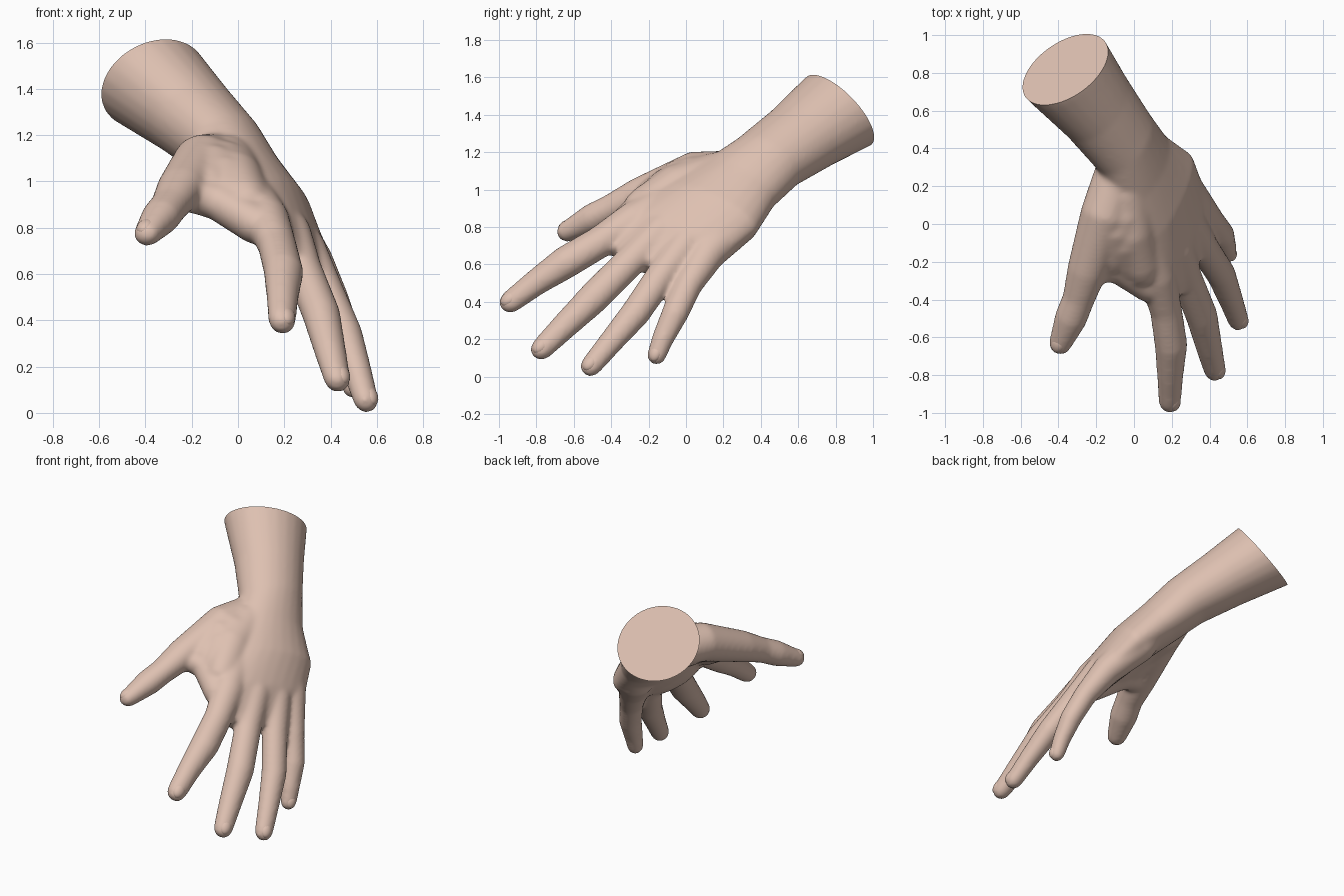
import bpy
import bmesh
import math
from mathutils import Vector, Matrix

if "Cube" in bpy.data.objects:
    bpy.data.objects.remove(bpy.data.objects["Cube"], do_unlink=True)

SIDES = 24
FLAT = .92                                       # digit thickness against width
ACROSS = Vector((.42, .83, -.36)).normalized()   # thumb side to little finger side
BACK = Vector((.71, -.07, .66)).normalized()     # out of the back of the hand
THUMB_BACK = Vector((-.35, -.25, .85)).normalized()


def make_material(name, colour):
    mat = bpy.data.materials.new(name)
    mat.use_nodes = True
    mat.diffuse_color = colour
    bsdf = next(n for n in mat.node_tree.nodes if n.type == 'BSDF_PRINCIPLED')
    bsdf.inputs["Base Color"].default_value = colour
    bsdf.inputs["Roughness"].default_value = .7
    return mat


skin = make_material("skin", (.73, .53, .44, 1))


def loft(bm, rings):
    """Closed tube through rings of (centre, side vector, up vector)."""
    loops = []
    for centre, side, up in rings:
        loop = []
        for i in range(SIDES):
            a = math.tau * i / SIDES
            loop.append(bm.verts.new(centre + side * math.cos(a) + up * math.sin(a)))
        loops.append(loop)
    for low, high in zip(loops, loops[1:]):
        for i in range(SIDES):
            j = (i + 1) % SIDES
            bm.faces.new((low[i], low[j], high[j], high[i]))
    bm.faces.new(loops[0])
    bm.faces.new(loops[-1])


def frame(tangent, back):
    side = tangent.cross(back).normalized()
    return side, side.cross(tangent).normalized()


def tube(bm, stations, back):
    """Round-ended digit or muscle through (x, y, z, radius) stations."""
    pts = [Vector(s[:3]) for s in stations]
    last = len(pts) - 1
    rings = []
    for i, p in enumerate(pts):
        r = stations[i][3]
        t = (pts[min(i + 1, last)] - pts[max(i - 1, 0)]).normalized()
        side, up = frame(t, back)
        angles = [0]
        if i == 0:
            angles = [-80, -60, -35, 0]
        elif i == last:
            angles = [0, 30, 55, 80]
        for a in angles:
            c, s = math.cos(math.radians(a)), math.sin(math.radians(a))
            rings.append((p + t * r * s, side * r * c, up * r * FLAT * c))
    loft(bm, rings)


bm = bmesh.new()

# Forearm, wrist and palm: centre, half width, half thickness
palm = [
    (-.45, .93, 1.495, .28, .25),
    (-.365, .83, 1.425, .27, .235),
    (-.20, .625, 1.28, .23, .195),
    (-.055, .435, 1.15, .213, .168),
    (.04, .275, 1.025, .242, .15),
    (.155, .13, .89, .30, .138),
    (.222, -.062, .76, .318, .113),
    (.245, -.205, .67, .245, .09),
    (.27, -.27, .61, .185, .07),
]
loft(bm, [(Vector(s[:3]), ACROSS * s[3], BACK * s[4]) for s in palm])

# Digits from knuckle to tip
digits = {}
digits["index"] = [
    (.05, -.06, .96, .10), (.125, -.28, .835, .104), (.17, -.46, .72, .089),
    (.197, -.645, .61, .091), (.192, -.80, .505, .074), (.19, -.938, .4, .063)]
digits["middle"] = [
    (.12, .05, .925, .10), (.225, -.14, .775, .10), (.28, -.29, .625, .087),
    (.36, -.49, .425, .088), (.40, -.66, .26, .073), (.428, -.772, .148, .062)]
digits["ring"] = [
    (.17, .15, .88, .10), (.29, .0, .712, .097), (.372, -.13, .545, .083),
    (.463, -.27, .34, .081), (.517, -.41, .175, .067), (.552, -.508, .057, .059)]
digits["little"] = [
    (.185, .275, .83, .125), (.32, .11, .655, .10), (.408, .01, .49, .078),
    (.465, -.06, .335, .073), (.487, -.125, .2, .06), (.495, -.157, .114, .053)]
digits["thumb"] = [
    (-.09, .27, 1.10, .12), (-.155, .05, 1.085, .13), (-.25, -.25, .965, .106),
    (-.295, -.40, .895, .086), (-.335, -.50, .845, .087), (-.39, -.632, .777, .062)]
for name, stations in digits.items():
    tube(bm, stations, THUMB_BACK if name == "thumb" else BACK)

# Thumb web and the muscles filling between thumb and index finger
tube(bm, [(-.23, -.23, .95, .085), (-.09, -.225, .915, .09), (.08, -.32, .815, .097)], BACK)
tube(bm, [(-.08, .18, 1.07, .14), (-.10, -.04, 1.035, .13), (-.11, -.17, .965, .105)], BACK)
tube(bm, [(-.04, .18, 1.07, .14), (-.015, -.05, 1.005, .135), (.04, -.22, .905, .115)], BACK)
tube(bm, [(-.06, .06, 1.05, .14), (-.05, -.1, .99, .128), (-.03, -.2, .925, .105)], BACK)
bmesh.ops.recalc_face_normals(bm, faces=bm.faces)

mesh = bpy.data.meshes.new("hand")
bm.to_mesh(mesh)
bm.free()
hand = bpy.data.objects.new("hand", mesh)
bpy.context.collection.objects.link(hand)

# Fuse the parts into one soft skin
remesh = hand.modifiers.new("fuse", 'REMESH')
remesh.mode = 'VOXEL'
remesh.voxel_size = .012
soften = hand.modifiers.new("soften", 'SMOOTH')
soften.factor = .5
soften.iterations = 18
bpy.context.view_layer.update()
graph = bpy.context.evaluated_depsgraph_get()
fused = bpy.data.meshes.new_from_object(hand.evaluated_get(graph))
hand.modifiers.clear()
hand.data = fused

# Flat cut through the forearm
bm = bmesh.new()
bm.from_mesh(fused)
bmesh.ops.bisect_plane(
    bm, geom=bm.verts[:] + bm.edges[:] + bm.faces[:], dist=.0001,
    plane_co=Vector((-.36, .82, 1.42)), plane_no=Vector((-.40, .69, .60)).normalized(),
    clear_outer=True)
bmesh.ops.holes_fill(bm, edges=[e for e in bm.edges if e.is_boundary], sides=0)
bmesh.ops.recalc_face_normals(bm, faces=bm.faces)
bm.to_mesh(fused)
bm.free()
parts = [hand]

# Nails: domes set into the back of each tip, standing only just proud
for name, stations in digits.items():
    tip, before = Vector(stations[-1][:3]), Vector(stations[-2][:3])
    r = stations[-1][3]
    t = (tip - before).normalized()
    side, up = frame(t, THUMB_BACK if name == "thumb" else BACK)
    bm = bmesh.new()
    bmesh.ops.create_uvsphere(bm, u_segments=20, v_segments=12, radius=1)
    place = Matrix((side * r * .64, t * r * .85, up * r * .5)).transposed().to_4x4()
    place.translation = tip + up * (r * (FLAT - .5) + .002) - t * r * .1
    bm.transform(place)
    bmesh.ops.recalc_face_normals(bm, faces=bm.faces)
    nail_mesh = bpy.data.meshes.new(name + "_nail")
    bm.to_mesh(nail_mesh)
    bm.free()
    nail = bpy.data.objects.new(name + "_nail", nail_mesh)
    bpy.context.collection.objects.link(nail)
    parts.append(nail)

bpy.ops.object.select_all(action='DESELECT')
for part in parts:
    part.data.materials.clear()
    part.data.materials.append(skin)
    part.select_set(True)
bpy.context.view_layer.objects.active = hand
bpy.ops.object.shade_smooth_by_angle(angle=math.radians(40))
